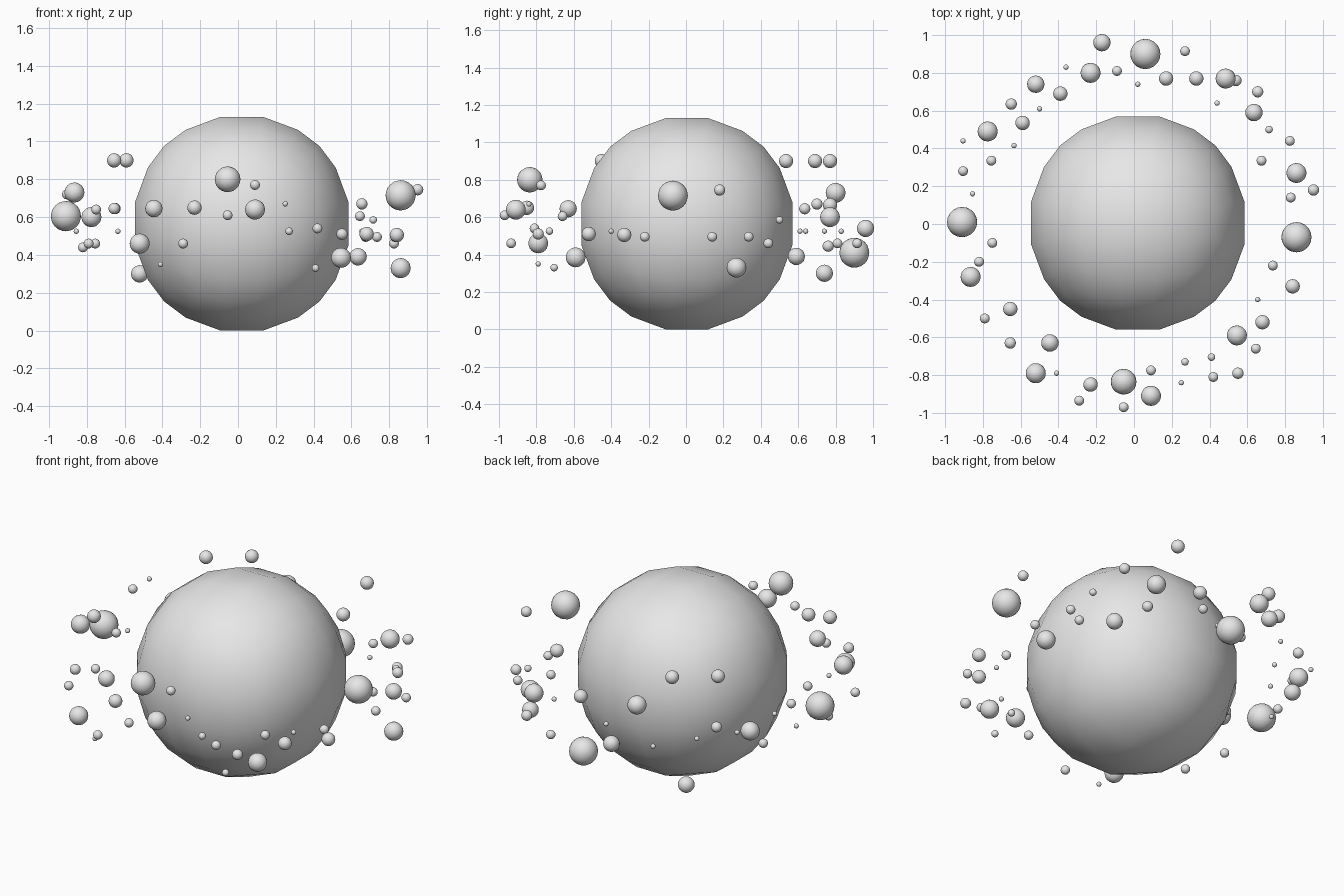
import bpy
import bmesh
from mathutils import Vector

# Remove the default cube
default_cube = bpy.data.objects.get("Cube")
if default_cube:
    bpy.data.objects.remove(default_cube, do_unlink=True)

# One plain grey for everything
GREY = (0.8, 0.8, 0.8, 1.0)
stone_grey = bpy.data.materials.new("stone_grey")
stone_grey.use_nodes = True
stone_grey.diffuse_color = GREY
for node in stone_grey.node_tree.nodes:
    if node.type == "BSDF_PRINCIPLED":
        node.inputs["Base Color"].default_value = GREY


def finish_mesh(bm, name):
    """Turn a bmesh into a smooth shaded grey mesh."""
    for face in bm.faces:
        face.smooth = True
    mesh = bpy.data.meshes.new(name)
    bm.to_mesh(mesh)
    bm.free()
    mesh.materials.append(stone_grey)
    return mesh


def place(mesh, name, location):
    """Add an object that uses the mesh."""
    obj = bpy.data.objects.new(name, mesh)
    obj.location = location
    bpy.context.scene.collection.objects.link(obj)
    return obj


def add_cube_sphere(name, radius, location, cuts):
    """Coarse sphere made by rounding out a gridded cube."""
    bm = bmesh.new()
    bmesh.ops.create_cube(bm, size=2)
    bmesh.ops.subdivide_edges(bm, edges=bm.edges[:], cuts=cuts, use_grid_fill=True)
    for vert in bm.verts:
        vert.co = vert.co.normalized() * radius
    place(finish_mesh(bm, name), name, location)


def scatter(name, radius, spots):
    """Put one ball of the given size at every spot, sharing a mesh."""
    bm = bmesh.new()
    bmesh.ops.create_icosphere(bm, subdivisions=3, radius=radius)
    mesh = finish_mesh(bm, name)
    for number, spot in enumerate(spots, start=1):
        place(mesh, f"{name}_{number}", Vector(spot))


# Central body
add_cube_sphere("central_sphere", 0.587, (0.02, 0.005, 0.565), cuts=4)

# Ring of loose balls, from the biggest to the smallest
scatter("giant_ball", 0.08, [
    (.06, .9, .41), (.86, -.07, .715), (-.91, .01, .605),
])
scatter("huge_ball", 0.068, [
    (-.055, -.835, .8),
])
scatter("large_ball", 0.053, [
    (-.23, .8, .73), (.485, .77, .6), (.86, .27, .33), (.545, -.59, .385),
    (.09, -.91, .64), (-.52, -.79, .46), (-.865, -.28, .73), (-.775, .49, .6),
])
scatter("upper_medium_ball", 0.046, [
    (-.17, .96, .54), (.635, .59, .39), (-.445, -.63, .645), (-.52, .74, .3),
])
scatter("medium_ball", 0.038, [
    (.17, .77, .665), (.33, .77, .9), (.84, -.33, .505), (.68, -.52, .51),
    (-.23, -.85, .65), (-.655, -.45, .9), (-.59, .535, .9), (-.39, .69, .9),
])
scatter("lower_medium_ball", 0.03, [
    (.54, .76, .445), (.655, .7, .67), (.95, .18, .745), (.55, -.79, .51),
    (-.655, -.63, .645), (-.65, .635, .645),
])
scatter("small_ball", 0.026, [
    (.27, .915, .46), (-.09, .81, .46), (.825, .44, .46), (.675, .335, .495),
    (.83, .14, .495), (.735, -.22, .495), (.645, -.66, .605), (.42, -.81, .54),
    (.09, -.775, .77), (-.055, -.97, .61), (-.29, -.935, .46), (-.79, -.5, .46),
    (-.82, -.2, .44), (-.75, -.1, .64), (-.905, .28, .72), (-.755, .335, .46),
])
scatter("little_ball", 0.02, [
    (.715, .5, .585), (.41, -.705, .33), (.27, -.73, .525),
])
scatter("tiny_ball", 0.014, [
    (-.36, .83, .525), (.02, .74, .525), (.44, .64, .525), (.655, -.4, .525),
    (.25, -.84, .67), (-.41, -.79, .35), (-.855, .16, .525), (-.905, .44, .72),
    (-.635, .415, .525), (-.5, .61, .525),
])
